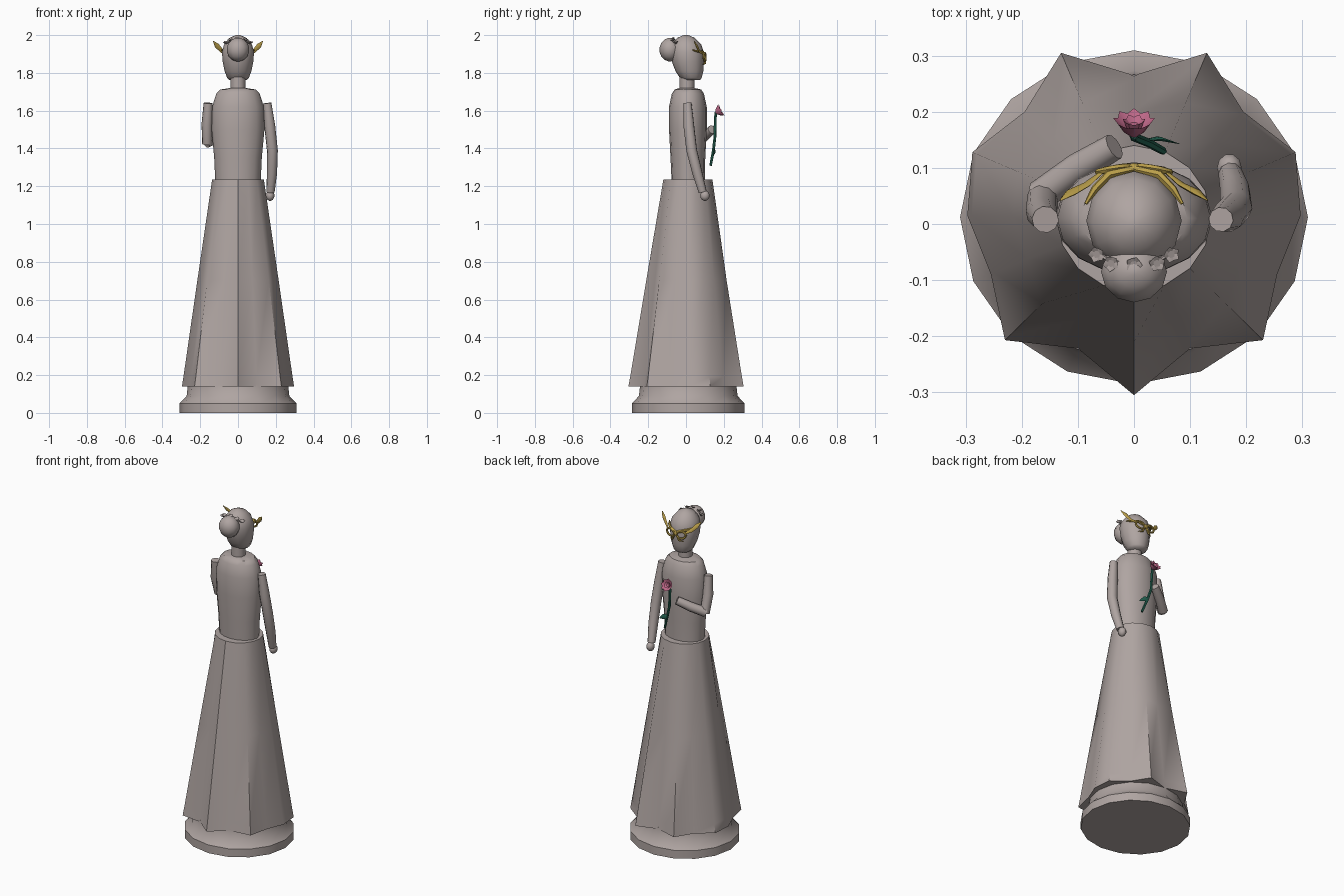
import bpy, bmesh, math
from mathutils import Vector

if "Cube" in bpy.data.objects:
    bpy.data.objects.remove(bpy.data.objects["Cube"])


def material(name, rgb):
    m = bpy.data.materials.new(name)
    m.diffuse_color = (*rgb, 1)
    m.use_nodes = True
    m.node_tree.nodes["Principled BSDF"].inputs["Base Color"].default_value = m.diffuse_color
    return m


STONE = material("warm grey stone", (0.43, 0.375, 0.36))
GOLD = material("gold", (0.50, 0.35, 0.07))
PINK = material("rose pink", (0.52, 0.14, 0.25))
GREEN = material("stem green", (0.02, 0.14, 0.095))


def loft(name, rings, mat, angle=40, caps=(True, True)):
    """Bridge successive rings of points into one surface."""
    bm = bmesh.new()
    loops = [[bm.verts.new(p) for p in ring] for ring in rings]
    n = len(loops[0])
    for a, b in zip(loops, loops[1:]):
        for i in range(n):
            j = (i + 1) % n
            bm.faces.new((a[i], a[j], b[j], b[i]))
    if caps[0]:
        bm.faces.new(loops[0][::-1])
    if caps[1]:
        bm.faces.new(loops[-1])
    if caps == (True, True):
        bmesh.ops.recalc_face_normals(bm, faces=bm.faces)
    me = bpy.data.meshes.new(name)
    bm.to_mesh(me)
    bm.free()
    me.materials.append(mat)
    ob = bpy.data.objects.new(name, me)
    bpy.context.collection.objects.link(ob)
    bpy.ops.object.select_all(action='DESELECT')
    ob.select_set(True)
    bpy.context.view_layer.objects.active = ob
    bpy.ops.object.shade_smooth_by_angle(angle=math.radians(angle))
    return ob


def ellipse(z, rx, ry, cy=0.0, n=16, cx=0.0):
    return [(cx + rx * math.cos(2 * math.pi * i / n),
             cy + ry * math.sin(2 * math.pi * i / n), z) for i in range(n)]


def tube(name, path, radii, mat, n=8, flat=1.0, closed=False, ref=(0.1, 1, 0.05)):
    """Sweep a round or flattened section along a path."""
    pts = [Vector(p) for p in path]
    rings = []
    for k, p in enumerate(pts):
        if closed:
            d = pts[(k + 1) % len(pts)] - pts[k - 1]
        else:
            d = pts[min(k + 1, len(pts) - 1)] - pts[max(k - 1, 0)]
        s = d.cross(Vector(ref)).normalized()
        t = s.cross(d).normalized()
        r = radii[k] if isinstance(radii, (list, tuple)) else radii
        rings.append([p + s * r * math.cos(2 * math.pi * i / n)
                      + t * r * flat * math.sin(2 * math.pi * i / n) for i in range(n)])
    if closed:
        rings.append(rings[0])
    return loft(name, rings, mat, 50, (not closed, not closed))


def cup(name, base, axis, layers, mat, petals):
    """Scalloped flower cup: layers are (height, radius, scallop)."""
    q = Vector(axis).to_track_quat('Z', 'Y')
    n = petals * 2
    rings = []
    for h, r, s in layers:
        ring = []
        for i in range(n):
            a = 2 * math.pi * i / n
            k = s if i % 2 else 0
            ring.append(Vector(base) + q @ Vector(((r - k) * math.cos(a), (r - k) * math.sin(a), h - k)))
        rings.append(ring)
    return loft(name, rings, mat, 20)


# Plinth
loft("plinth", [ellipse(z, r, r * 0.96, 0.012) for z, r in
                ((0, .31), (.05, .31), (.09, .272), (.15, .265))], STONE)

# Skirt: scalloped hem narrowing to an oval waist
half = [(.10, -.222), (.23, -.207), (.255, -.09), (.297, .015), (.288, .128), (.195, .20), (.13, .305)]
hem = [(0, -.305)] + half + [(0, .265)] + [(-x, y) for x, y in reversed(half)]


def skirt_ring(z, t):
    ring = []
    for x, y in hem:
        a = math.atan2(y - .01, x)
        wx, wy = .137 * math.cos(a), .01 + .13 * math.sin(a)
        ring.append((x + (wx - x) * t, y + (wy - y) * t, z))
    return ring


loft("skirt", [skirt_ring(.14, 0), skirt_ring(.19, .05), skirt_ring(.7, .51), skirt_ring(1.235, 1)], STONE, 45)

# Bodice, neck, head
loft("bodice", [ellipse(z, rx, ry, cy) for z, rx, ry, cy in (
    (1.22, .12, .088, .012), (1.35, .126, .092, .01), (1.5, .14, .10, .01),
    (1.62, .137, .10, .01), (1.69, .115, .085, .01), (1.712, .095, .07, .01),
    (1.72, .04, .04, .005))], STONE)
loft("neck", [ellipse(z, .04, .04, .005, 12) for z in (1.70, 1.80)], STONE)
loft("head", [ellipse(z, rx, ry, cy, 12) for z, rx, ry, cy in (
    (1.762, .045, .045, .03), (1.775, .058, .058, .025), (1.81, .071, .074, .018),
    (1.86, .081, .085, .01), (1.91, .085, .088, .006), (1.95, .074, .078, .003),
    (1.985, .045, .047, 0), (2.0, .012, .012, 0))], STONE, 60)

# Hair bun
loft("hair_bun", [ellipse(1.923 + .063 * math.sin(a), .06 * math.cos(a), .056 * math.cos(a), -.085, 12)
                  for a in [math.radians(d) for d in range(-84, 85, 24)]], STONE, 60)

# Flower pins across the hair
pins = [(-.065, -.052, 1.955), (-.04, -.068, 1.968), (0, -.07, 1.975), (.04, -.068, 1.968), (.065, -.052, 1.955)]
tube("hair_band", pins, .004, STONE, 6, ref=(0, 0, 1))
for i, p in enumerate(pins):
    cup(f"hair_flower_{i}", p, (p[0] * 3, -.25, .9),
        [(0, .004, 0), (.012, .015, .003), (.009, .007, .001)], STONE, 5)

# Lowered arm with hand
tube("lowered_arm", [(.155, .008, 1.64), (.168, .015, 1.52), (.182, .03, 1.39), (.18, .06, 1.27), (.172, .088, 1.17)],
     [.022, .029, .029, .027, .022], STONE, 10)
loft("lowered_hand", [ellipse(1.15 + .028 * math.sin(a), .023 * math.cos(a), .026 * math.cos(a), .1, 10, .17)
                      for a in [math.radians(d) for d in range(-80, 81, 32)]], STONE, 60)

# Bent arm holding the flower
tube("bent_upper_arm", [(-.158, .008, 1.64), (-.164, .02, 1.53), (-.163, .05, 1.425)],
     [.024, .029, .027], STONE, 10)
tube("bent_forearm", [(-.168, .05, 1.43), (-.10, .10, 1.465), (-.035, .138, 1.50)],
     [.028, .027, .024], STONE, 10, ref=(0, 0, 1))

# Rose with stem and leaf
cup("rose_outer", (0, .157, 1.588), (0, .88, .47),
    [(0, .006, 0), (.012, .02, 0), (.036, .037, .006), (.026, .026, .003), (.012, .012, 0)], PINK, 8)
cup("rose_heart", (0, .164, 1.592), (0, .88, .47),
    [(0, .01, 0), (.026, .02, .004), (.015, .008, 0)], PINK, 6)
tube("rose_stem", [(0, .158, 1.592), (0, .155, 1.56), (.005, .153, 1.46), (.025, .145, 1.39), (.052, .13, 1.31)],
     [.007, .008, .008, .008, .007], GREEN, 6)
tube("rose_leaf", [(.02, .15, 1.40), (.045, .152, 1.385), (.08, .143, 1.365)],
     [.004, .016, .002], GREEN, 6, .25)

# Mask: eye rings, brow plume, temple arms and nose bead
for s, side in ((-1, "left"), (1, "right")):
    ring = []
    for i in range(14):
        a = 2 * math.pi * i / 14
        x = .036 + .028 * math.cos(a)
        ring.append((s * x, .103 - 2.6 * x * x, 1.885 + .021 * math.sin(a) + .1 * (x - .036)))
    tube(f"mask_ring_{side}", ring, .006, GOLD, 6, closed=True)
    tube(f"mask_temple_{side}", [(0, .098, 1.895), (s * .045, .088, 1.91), (s * .07, .062, 1.915), (s * .086, .036, 1.92)],
         [.007, .008, .007, .003], GOLD, 6)
    tube(f"mask_plume_{side}", [(s * .06, .09, 1.90), (s * .085, .07, 1.915), (s * .112, .056, 1.945), (s * .131, .042, 1.968)],
         [.006, .010, .013, .002], GOLD, 6, .4)
    tube(f"mask_cheek_{side}", [(s * .008, .1, 1.875), (s * .022, .1, 1.85), (s * .045, .09, 1.845)],
         [.005, .006, .002], GOLD, 6)
loft("mask_nose_bead", [ellipse(1.888 + .014 * math.sin(a), .013 * math.cos(a), .01 * math.cos(a), .099, 8)
                        for a in (-1.4, -.7, 0, .7, 1.4)], GOLD, 60)
